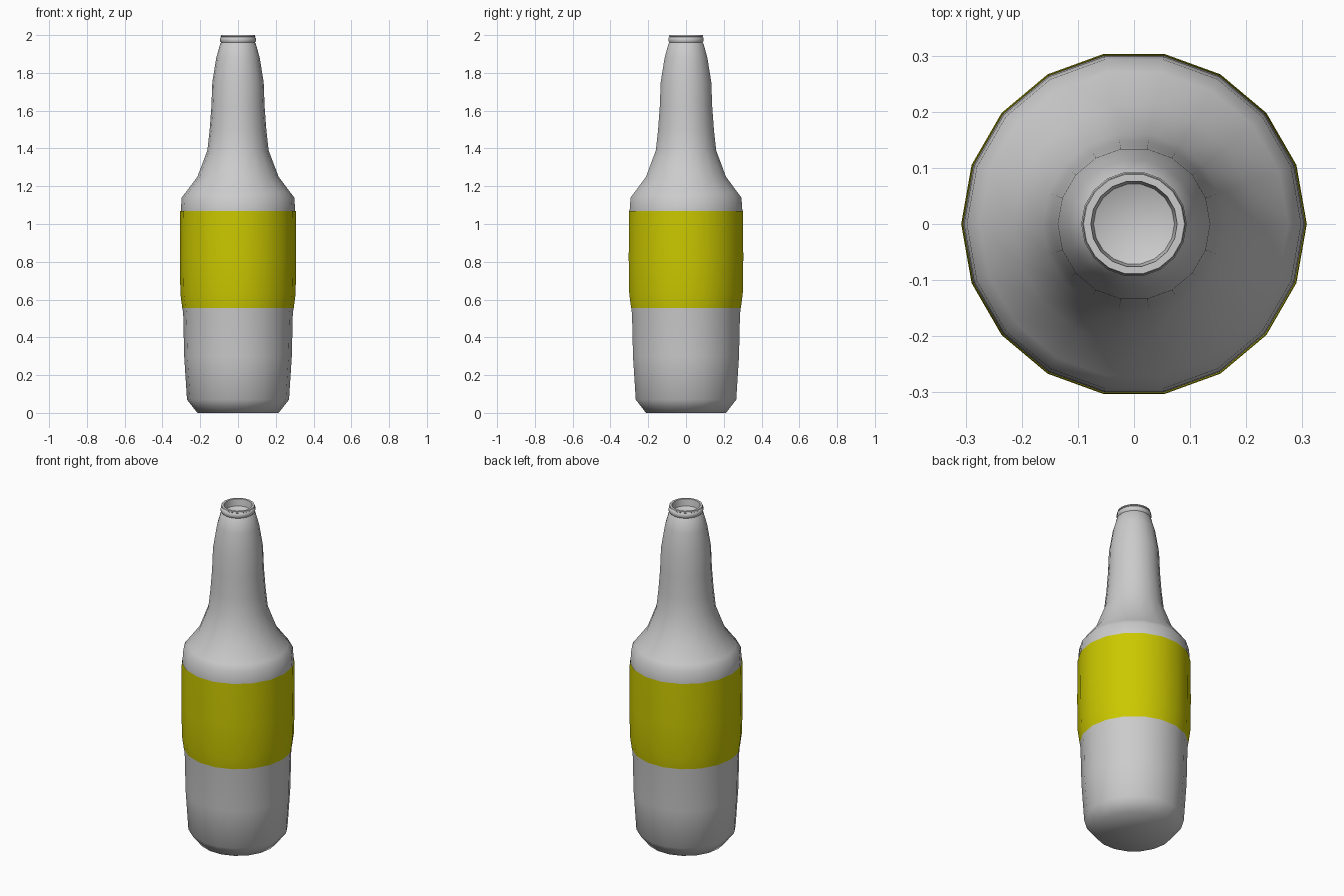
import bpy, bmesh, math

if "Cube" in bpy.data.objects:
    bpy.data.objects.remove(bpy.data.objects["Cube"])

SIDES = 18


def lathe(name, profile, color=None, angle=60):
    """Spin a (radius, height) profile around z; radius 0 becomes a pole."""
    bm = bmesh.new()
    rings = []
    for r, z in profile:
        if r == 0:
            rings.append([bm.verts.new((0, 0, z))] * SIDES)
        else:
            rings.append([bm.verts.new((r * math.cos(math.tau * i / SIDES),
                                        r * math.sin(math.tau * i / SIDES), z))
                          for i in range(SIDES)])
    for a, b in zip(rings, rings[1:]):
        for i in range(SIDES):
            j = (i + 1) % SIDES
            bm.faces.new(list(dict.fromkeys((a[i], a[j], b[j], b[i]))))
    mesh = bpy.data.meshes.new(name)
    bm.to_mesh(mesh)
    bm.free()
    obj = bpy.data.objects.new(name, mesh)
    bpy.context.collection.objects.link(obj)
    if color:
        mat = bpy.data.materials.new(name + "_color")
        mat.diffuse_color = color
        mat.use_nodes = True
        mat.node_tree.nodes["Principled BSDF"].inputs["Base Color"].default_value = mat.diffuse_color
        mesh.materials.append(mat)
    bpy.ops.object.select_all(action='DESELECT')
    obj.select_set(True)
    bpy.context.view_layer.objects.active = obj
    bpy.ops.object.shade_smooth_by_angle(angle=math.radians(angle))
    return obj


# Bottle body: base, belly, shoulder, neck, lip ring and recessed mouth
lathe("bottle_body", [
    (0, 0), (0.215, 0), (0.27, 0.07), (0.285, 0.3), (0.29, 0.52),
    (0.302, 0.63), (0.305, 0.82), (0.303, 1.07), (0.298, 1.14),
    (0.275, 1.17), (0.215, 1.25), (0.162, 1.39), (0.15, 1.5),
    (0.141, 1.62), (0.136, 1.75), (0.115, 1.88), (0.094, 1.955),
    (0.089, 1.96), (0.094, 1.967), (0.094, 1.985), (0.088, 1.99),
    (0.092, 1.993), (0.09, 2.0), (0.077, 2.0), (0.072, 1.96), (0, 1.93)])

# Label band wrapped around the belly
lathe("label", [
    (0.295, 0.555), (0.305, 0.63), (0.308, 0.82), (0.306, 1.07)],
    color=(0.6, 0.58, 0.0, 1))
